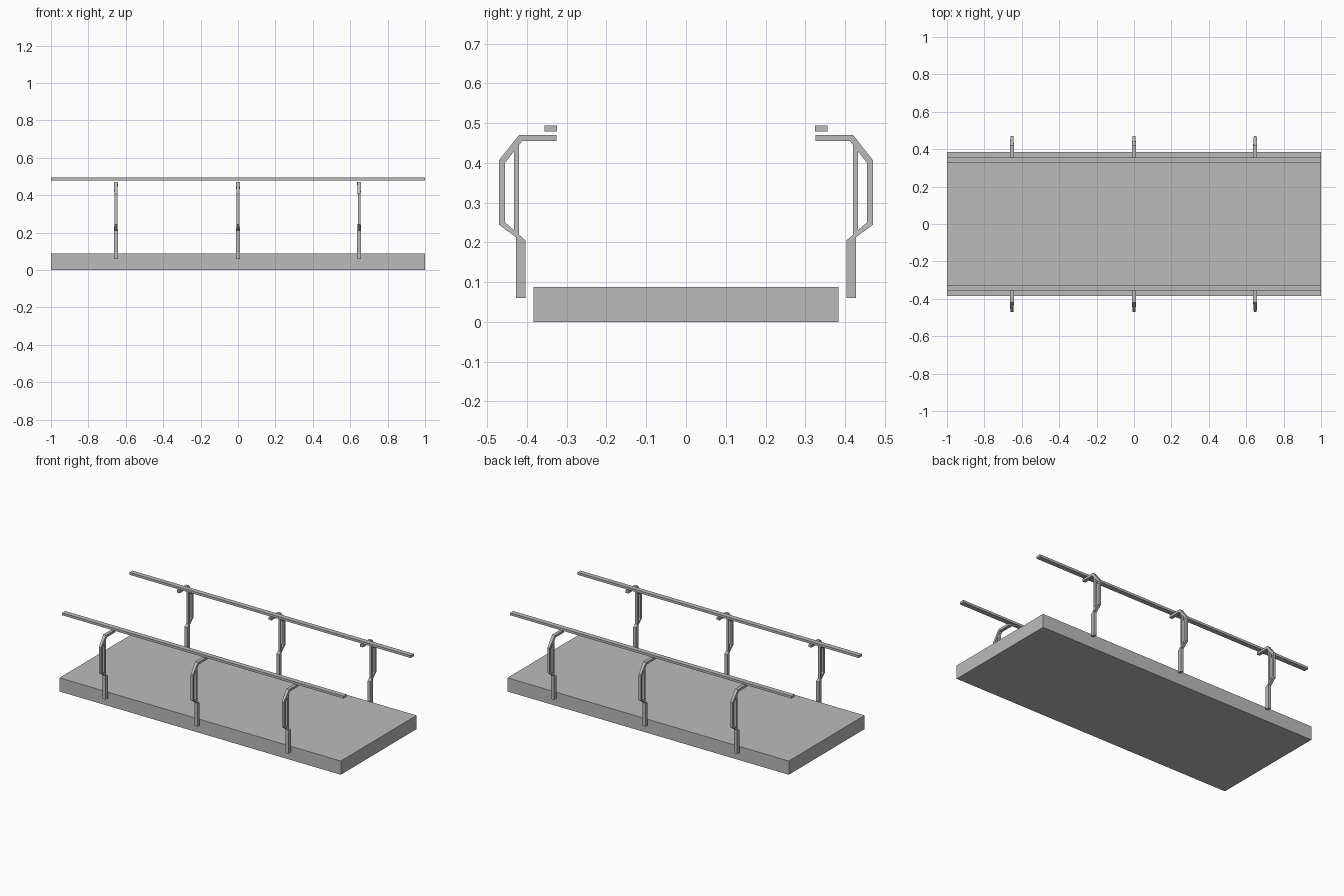
import bpy
import bmesh

default = bpy.data.objects.get("Cube")
if default:
    bpy.data.objects.remove(default, do_unlink=True)

# Single plain grey finish
grey = bpy.data.materials.new("plain grey")
grey.use_nodes = True
colour = (0.5, 0.5, 0.5, 1)
grey.diffuse_color = colour
grey.node_tree.nodes["Principled BSDF"].inputs["Base Color"].default_value = colour


def add_object(name, bm):
    bmesh.ops.recalc_face_normals(bm, faces=bm.faces[:])
    mesh = bpy.data.meshes.new(name)
    bm.to_mesh(mesh)
    bm.free()
    mesh.materials.append(grey)
    obj = bpy.data.objects.new(name, mesh)
    bpy.context.collection.objects.link(obj)


def box(name, low, high):
    bm = bmesh.new()
    bmesh.ops.create_cube(bm, size=1)
    for v in bm.verts:
        v.co = [(a + b) / 2 + c * (b - a) for a, b, c in zip(low, high, v.co)]
    add_object(name, bm)


def sweep(bm, stations, x, side):
    """Join rectangular sections: outer (y, z), inner (y, z), half width."""
    rings = []
    for outer, inner, half in stations:
        corners = [(outer, -half), (outer, half), (inner, half), (inner, -half)]
        rings.append([bm.verts.new((x + dx, side * p[0], p[1])) for p, dx in corners])
    for a, b in zip(rings, rings[1:]):
        for i in range(4):
            j = (i + 1) % 4
            bm.faces.new((a[i], a[j], b[j], b[i]))
    bm.faces.new(rings[0])
    bm.faces.new(rings[-1])


WIDE, SLIM = 0.0105, 0.0075
# Bent arm from the foot up to the rail support
arm = [
    ((0.428, 0.06), (0.404, 0.06), WIDE),
    ((0.428, 0.213), (0.404, 0.205), WIDE),
    ((0.47, 0.244), (0.455, 0.25), SLIM),
    ((0.47, 0.407), (0.455, 0.4), SLIM),
    ((0.42, 0.47), (0.412, 0.455), WIDE),
    ((0.326, 0.47), (0.326, 0.455), WIDE),
]
# Straight strut closing the bend
strut = [
    ((0.433, 0.216), (0.42, 0.207), SLIM),
    ((0.433, 0.433), (0.42, 0.45), SLIM),
]

# Deck slab
box("deck", (-1, -0.384, 0), (1, 0.384, 0.088))

# Rails and brackets on both long sides
for label, side in (("front", -1), ("back", 1)):
    y0, y1 = sorted((side * 0.325, side * 0.356))
    box(label + "_rail", (-1, y0, 0.479), (1, y1, 0.494))
    for place, x in (("right", -0.653), ("middle", 0), ("left", 0.648)):
        bm = bmesh.new()
        sweep(bm, arm, x, side)
        sweep(bm, strut, x, side)
        add_object(f"{label}_{place}_bracket", bm)
